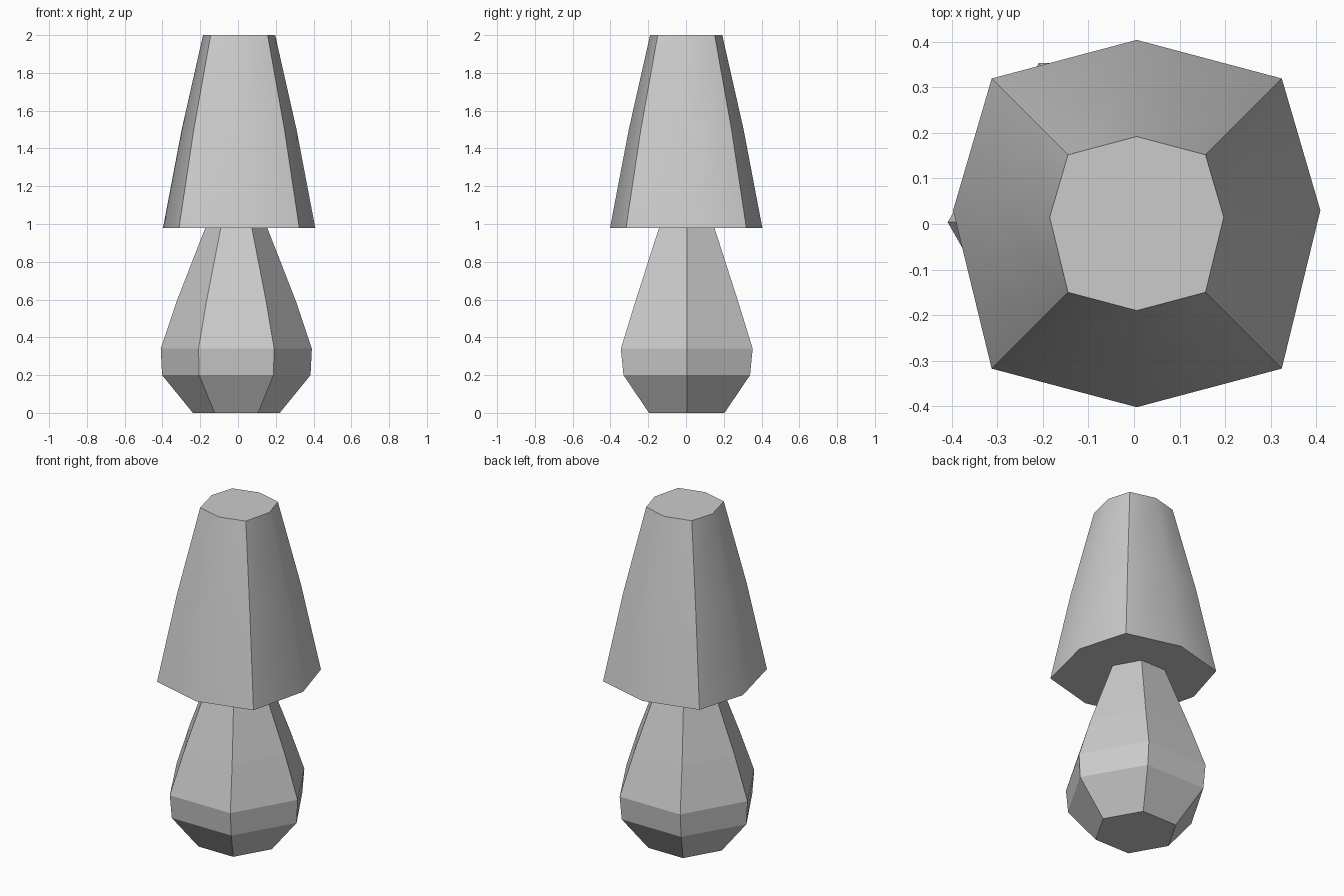
import bpy
import bmesh
from math import cos, sin, pi, radians

if "Cube" in bpy.data.objects:
    bpy.data.objects.remove(bpy.data.objects["Cube"])


def loft(name, rings):
    """Skin a stack of equal-sized vertex rings and cap both ends."""
    bm = bmesh.new()
    loops = [[bm.verts.new(p) for p in ring] for ring in rings]
    n = len(loops[0])
    for low, high in zip(loops, loops[1:]):
        for i in range(n):
            j = (i + 1) % n
            bm.faces.new((low[i], low[j], high[j], high[i]))
    bm.faces.new(loops[0][::-1])
    bm.faces.new(loops[-1])
    bmesh.ops.recalc_face_normals(bm, faces=bm.faces[:])
    mesh = bpy.data.meshes.new(name)
    bm.to_mesh(mesh)
    bm.free()
    obj = bpy.data.objects.new(name, mesh)
    bpy.context.collection.objects.link(obj)
    return obj


def hexagon(z, rx, ry, cx=-0.009, cy=0.004):
    return [(cx + rx * cos(i * pi / 3), cy + ry * sin(i * pi / 3) / sin(pi / 3), z)
            for i in range(6)]


def shade_ring(z, r, side_y):
    # Rounded square: corners stick out further than the side midpoints
    c = 0.79 * r
    pts = [(r, side_y), (c, c), (0, r), (-c, c), (-r, side_y), (-c, -c), (0, -r), (c, -c)]
    return [(x + 0.006, y + 0.001, z) for x, y in pts]


# Six-sided lamp base
loft("lamp_base", [
    hexagon(0.0, 0.23, 0.2),
    hexagon(0.2, 0.393, 0.335),
    hexagon(0.34, 0.4, 0.349),
    hexagon(0.59, 0.316, 0.272),
    hexagon(0.985, 0.162, 0.145),
])

# Eight-sided tapered shade, very slightly bowed at mid height
shade = loft("lamp_shade", [
    shade_ring(0.98, 0.403, 0.029),
    shade_ring(1.5, 0.304, 0.021),
    shade_ring(2.0, 0.191, 0.014),
])

# Soft shading across shallow edges, crisp creases elsewhere
bpy.ops.object.select_all(action='DESELECT')
shade.select_set(True)
bpy.context.view_layer.objects.active = shade
bpy.ops.object.shade_smooth_by_angle(angle=radians(35))
